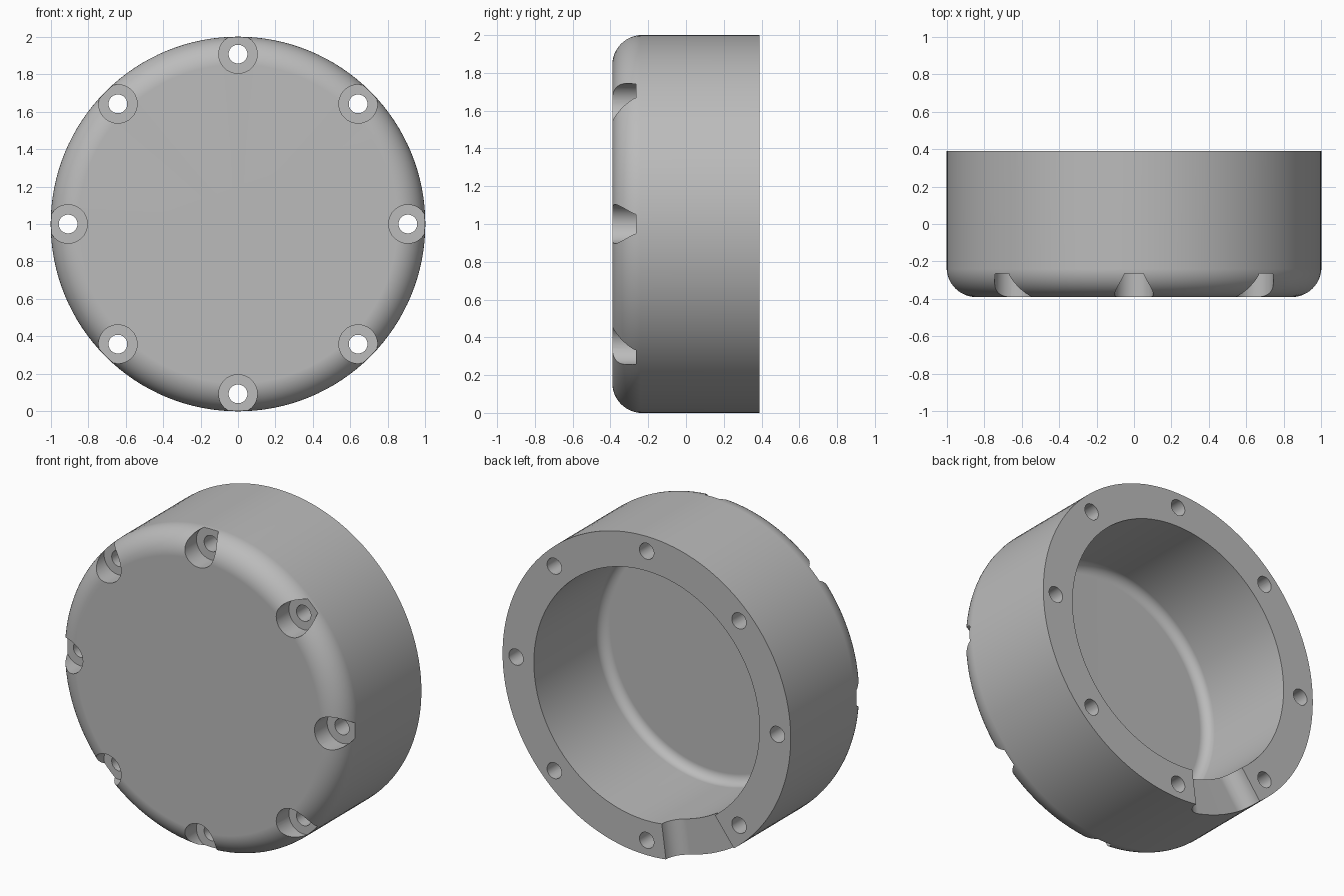
import bpy, bmesh
from math import sin, cos, pi, radians
from mathutils import Matrix, Vector

cube = bpy.data.objects.get("Cube")
if cube:
    bpy.data.objects.remove(cube, do_unlink=True)

FRONT, BACK, AXIS_Z = -0.39, 0.39, 1.0
INNER_R, FLOOR_Y = 0.783, 0.28 - 0.56
BOLT_R, BOLTS = 0.907, 8


def arc(cx, cy, r, a0, a1, n=12):
    """Points of an arc as (radius, y) pairs, angles in degrees."""
    angles = [radians(a0 + (a1 - a0) * i / n) for i in range(n + 1)]
    return [(cx + r * cos(a), cy + r * sin(a)) for a in angles]


def lathe(bm, profile, segments, centre):
    """Revolve a (radius, y) profile around a y-parallel axis."""
    verts = [bm.verts.new((r, y, 0)) for r, y in profile]
    edges = [bm.edges.new(pair) for pair in zip(verts, verts[1:])]
    result = bmesh.ops.spin(bm, geom=verts + edges, cent=(0, 0, 0), axis=(0, 1, 0),
                            angle=2 * pi, steps=segments, use_merge=True)
    new = {v for f in bm.faces for v in f.verts if not f.tag}
    bmesh.ops.translate(bm, verts=list(new), vec=centre)
    for f in bm.faces:
        f.tag = True


def make_object(name, bm):
    bmesh.ops.remove_doubles(bm, verts=bm.verts, dist=1e-5)
    bmesh.ops.recalc_face_normals(bm, faces=bm.faces)
    mesh = bpy.data.meshes.new(name)
    bm.to_mesh(mesh)
    bm.free()
    obj = bpy.data.objects.new(name, mesh)
    bpy.context.collection.objects.link(obj)
    return obj


# Round cup, open at the back, with rounded outer and inner corners
R_OUT, R_IN = 0.15, 0.06
profile = [(0, FRONT)]
profile += arc(1 - R_OUT, FRONT + R_OUT, R_OUT, -90, 0)
profile += [(1, BACK), (INNER_R, BACK)]
profile += arc(INNER_R - R_IN, FLOOR_Y + R_IN, R_IN, 0, -90, 8)
profile += [(0, FLOOR_Y)]
bm = bmesh.new()
lathe(bm, profile, 128, (0, 0, AXIS_Z))
cup = make_object("round_cover", bm)

# Cutter: stepped bolt holes with wide front pockets
bm = bmesh.new()
hole = [(0, -0.5), (0.103, -0.5), (0.103, -0.265), (0.05, -0.265), (0.05, 0.5), (0, 0.5)]
for i in range(BOLTS):
    a = 2 * pi * i / BOLTS
    lathe(bm, hole, 40, (BOLT_R * cos(a), 0, AXIS_Z + BOLT_R * sin(a)))

# Cutter: rim notch with radial walls and filleted floor
DEPTH, MID, HALF = 0.1, radians(22.5), radians(14.8)


def notch_section(radius):
    points = []
    for side in (-1, 1):
        a = MID + side * HALF
        wall = Vector((-sin(a), 0, -cos(a))) * radius
        inward = Vector((-cos(a), 0, sin(a))) * -side
        half = [wall + Vector((0, BACK + 0.1, AXIS_Z))]
        for k in range(9):
            t = pi / 2 * k / 8
            half.append(wall + inward * DEPTH * (1 - cos(t))
                        + Vector((0, BACK - DEPTH * sin(t), AXIS_Z)))
        points += half if side < 0 else half[::-1]
    return [bm.verts.new(p) for p in points]


inner, outer = notch_section(0.6), notch_section(1.1)
count = len(inner)
for i in range(count):
    j = (i + 1) % count
    bm.faces.new((inner[i], inner[j], outer[j], outer[i]))
bm.faces.new(inner)
bm.faces.new(outer[::-1])
cutter = make_object("hole_cutter", bm)
cutter.hide_render = True

# Cut the holes and notch
cut = cup.modifiers.new("cut", "BOOLEAN")
cut.object = cutter
cut.operation = "DIFFERENCE"
cut.solver = "EXACT"
bpy.ops.object.select_all(action="DESELECT")
bpy.context.view_layer.objects.active = cup
cup.select_set(True)
bpy.ops.object.modifier_apply(modifier=cut.name)
bpy.data.objects.remove(cutter, do_unlink=True)

# Smooth shading with crisp edges and flat end faces
bpy.ops.object.shade_smooth_by_angle(angle=radians(30))
weighted = cup.modifiers.new("flat_faces", "WEIGHTED_NORMAL")
weighted.keep_sharp = True

# Plain grey finish
grey = bpy.data.materials.new("grey")
grey.use_nodes = True
colour = (0.5, 0.5, 0.5, 1)
grey.diffuse_color = colour
grey.node_tree.nodes["Principled BSDF"].inputs["Base Color"].default_value = colour
cup.data.materials.clear()
cup.data.materials.append(grey)
